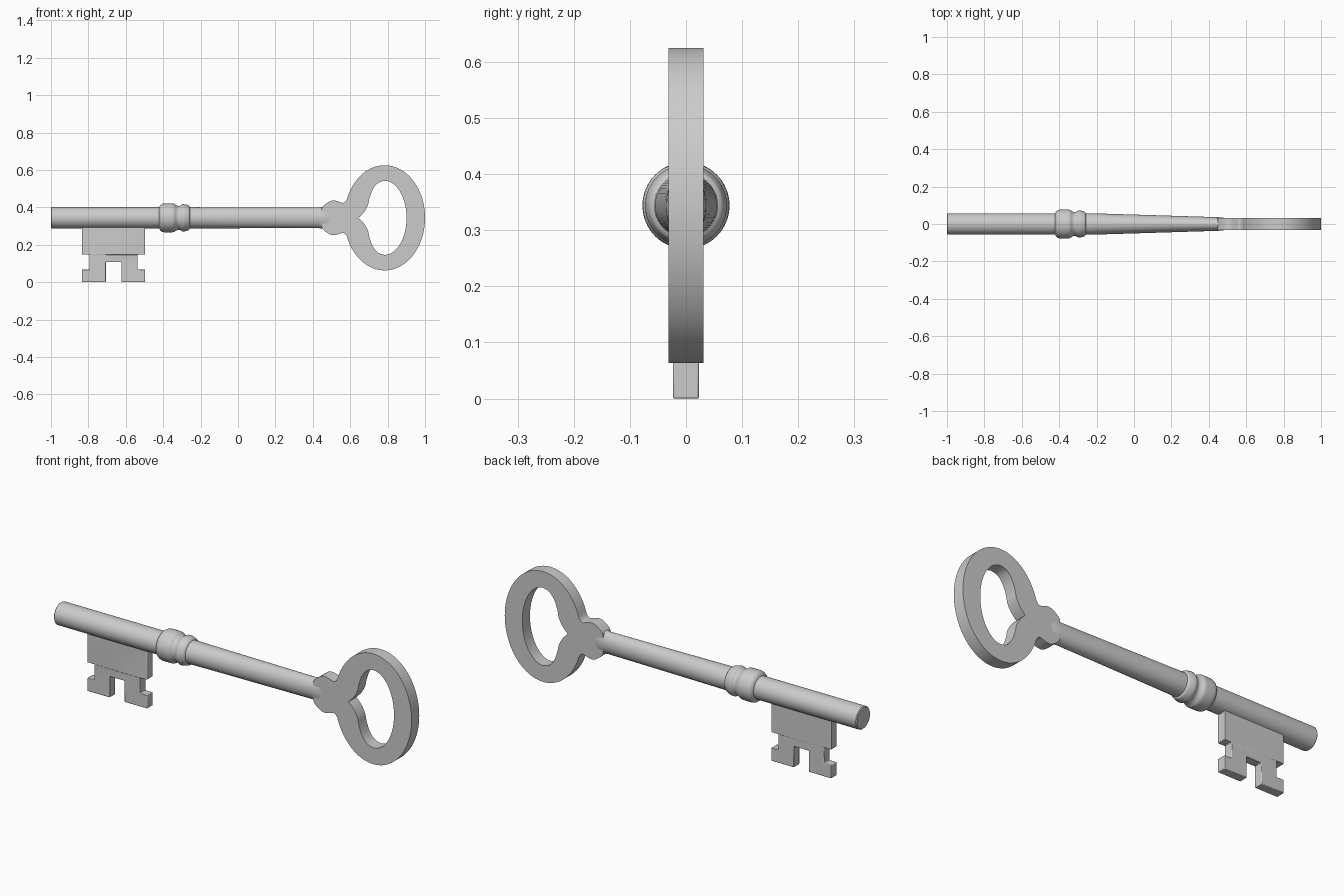
import bpy, bmesh, math

if "Cube" in bpy.data.objects:
    bpy.data.objects.remove(bpy.data.objects["Cube"])

AXIS_Z = 0.344


def finish(obj, angle=35):
    bpy.ops.object.select_all(action='DESELECT')
    obj.select_set(True)
    bpy.context.view_layer.objects.active = obj
    bpy.ops.object.shade_smooth_by_angle(angle=math.radians(angle))


def loft(name, rings, sides=64):
    """Elliptical rings (x, y radius, z radius) skinned along the key axis."""
    bm = bmesh.new()
    loops = []
    for x, ry, rz in rings:
        loops.append([bm.verts.new((x, ry * math.cos(2 * math.pi * i / sides),
                                    AXIS_Z + rz * math.sin(2 * math.pi * i / sides)))
                      for i in range(sides)])
    for a, b in zip(loops, loops[1:]):
        for i in range(sides):
            j = (i + 1) % sides
            bm.faces.new((a[i], a[j], b[j], b[i]))
    bm.faces.new(loops[0])
    bm.faces.new(loops[-1])
    bmesh.ops.recalc_face_normals(bm, faces=bm.faces)
    me = bpy.data.meshes.new(name)
    bm.to_mesh(me)
    bm.free()
    obj = bpy.data.objects.new(name, me)
    bpy.context.collection.objects.link(obj)
    finish(obj)
    return obj


def plate(name, outlines, half, z0):
    """Filled flat outlines in the x-z plane, extruded along y."""
    cu = bpy.data.curves.new(name, 'CURVE')
    cu.dimensions = '2D'
    cu.fill_mode = 'BOTH'
    cu.extrude = half
    for pts in outlines:
        sp = cu.splines.new('POLY')
        sp.points.add(len(pts) - 1)
        for p, (x, z) in zip(sp.points, pts):
            p.co = (x, z + z0, 0, 1)
        sp.use_cyclic_u = True
    obj = bpy.data.objects.new(name, cu)
    bpy.context.collection.objects.link(obj)
    obj.rotation_euler.x = math.pi / 2
    bpy.ops.object.select_all(action='DESELECT')
    obj.select_set(True)
    bpy.context.view_layer.objects.active = obj
    bpy.ops.object.convert(target='MESH')
    obj = bpy.context.object
    bm = bmesh.new()
    bm.from_mesh(obj.data)
    bmesh.ops.remove_doubles(bm, verts=bm.verts, dist=1e-5)
    bmesh.ops.recalc_face_normals(bm, faces=bm.faces)
    bm.to_mesh(obj.data)
    bm.free()
    finish(obj)
    return obj


def smooth(pts, steps=6):
    """Catmull-Rom curve through an open list of points."""
    p = [pts[0]] + pts + [pts[-1]]
    out = []
    for a, b, c, d in zip(p, p[1:], p[2:], p[3:]):
        for s in range(steps):
            t = s / steps
            out.append(tuple(0.5 * (2 * b[k] + (c[k] - a[k]) * t
                                    + (2 * a[k] - 5 * b[k] + 4 * c[k] - d[k]) * t * t
                                    + (3 * b[k] - a[k] - 3 * c[k] + d[k]) * t ** 3)
                             for k in range(2)))
    return out + [pts[-1]]


def mirrored(half):
    """Close a top half outline with its reflection below the axis."""
    return half + [(x, -z) for x, z in reversed(half) if abs(z) > 1e-6]


def arc(cx, rx, rz, start, end, n=48):
    return [(cx + rx * math.cos(start + (end - start) * i / n),
             rz * math.sin(start + (end - start) * i / n)) for i in range(n + 1)]


# Shaft: round at the tip, flattening toward the bow
loft("shaft", [(-1, .053, .053), (-.996, .057, .057), (-.25, .057, .057),
               (-.15, .055, .056), (.43, .037, .055), (.455, .036, .059),
               (.475, .034, .070), (.50, .030, .082), (.53, .022, .07)])

# Turned collar: broad ring and a smaller bead
collar = smooth([(-.422, .055), (-.415, .068), (-.40, .0765), (-.37, .0775),
                 (-.345, .0765), (-.332, .069), (-.32, .064), (-.308, .066),
                 (-.297, .0725), (-.285, .072), (-.27, .068), (-.262, .064), (-.256, .055)], 4)
loft("collar", [(x, r, r) for x, r in collar])

# Bow: oval ring with a rounded neck and heart-shaped opening
neck = smooth([(.445, 0), (.447, .045), (.455, .062), (.478, .081), (.495, .090),
               (.516, .0925), (.537, .087), (.559, .080), (.571, .084)])
outer = neck + arc(.784, .216, .281, math.pi - .36, 0)
inner = smooth([(.645, 0), (.672, .028), (.694, .066), (.704, .108),
                (.722, .155), (.75, .187), (.783, .198)]) \
    + arc(.783, .118, .198, math.pi / 2, 0)[1:]
plate("bow", [mirrored(outer), mirrored(inner)], .031, AXIS_Z)

# Bit: warded blade, symmetric about its own middle
mid = -.6655
half = [(.169, .33), (.169, .147), (.129, .147), (.129, .067),
        (.169, .067), (.169, 0), (.0415, 0), (.0415, .107)]
bit = plate("bit", [[(mid + x, z) for x, z in half]
                    + [(mid - x, z) for x, z in reversed(half)]], .023, 0)
bev = bit.modifiers.new("soft_edges", 'BEVEL')
bev.width = .003
bev.segments = 2
bev.limit_method = 'ANGLE'
